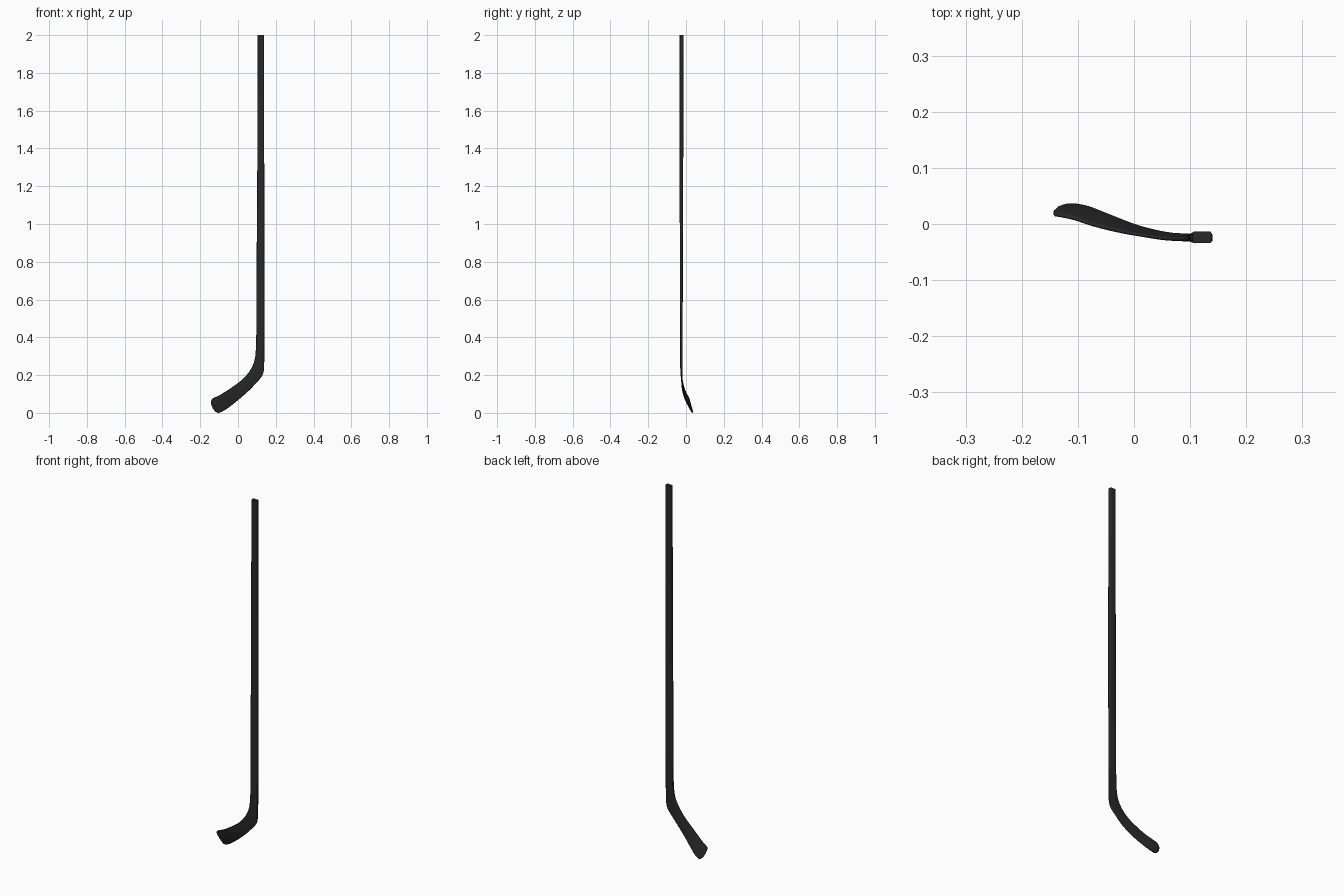
import bpy, bmesh, math
from mathutils import Vector

if "Cube" in bpy.data.objects:
    bpy.data.objects.remove(bpy.data.objects["Cube"])

mat = bpy.data.materials.new("charcoal black")
mat.diffuse_color = (0.022, 0.022, 0.022, 1)
mat.use_nodes = True
mat.node_tree.nodes["Principled BSDF"].inputs["Base Color"].default_value = mat.diffuse_color

# stations from blade toe to shaft top: outer edge xyz, inner edge xyz, thickness
S = [
    (-.134, .031, .026, -.143, .023, .050, .003),
    (-.122, .034, .010, -.142, .016, .066, .005),
    (-.105, .034, .000, -.132, .015, .077, .007),
    (-.080, .029, .009, -.105, .009, .090, .007),
    (-.045, .0155, .032, -.075, -.001, .107, .007),
    (.008, -.005, .074, -.030, -.012, .137, .007),
    (.060, -.0175, .120, .015, -.020, .170, .007),
    (.100, -.021, .162, .050, -.025, .206, .008),
    (.124, -.023, .190, .075, -.026, .245, .009),
    (.136, -.0245, .220, .090, -.0255, .290, .011),
    (.139, -.025, .270, .095, -.0245, .350, .012),
    (.1395, -.0245, .36, .0965, -.0245, .40, .013),
    (.1395, -.0245, .50, .097, -.0245, .50, .014),
    (.140, -.0245, .80, .0985, -.0245, .80, .016),
    (.139, -.0242, 1.3, .102, -.0242, 1.3, .019),
    (.138, -.0235, 2.0, .104, -.0235, 2.0, .021),
]


def smooth_rows(rows, n):
    """Catmull-Rom interpolation through the stations."""
    out = []
    last = len(rows) - 1
    for i in range(last):
        a, b, c, d = (rows[max(0, min(last, i + k))] for k in (-1, 0, 1, 2))
        for j in range(n):
            t = j / n
            out.append([.5 * (2*q + (r-p)*t + (2*p-5*q+4*r-s)*t*t + (3*q-p-3*r+s)*t**3)
                        for p, q, r, s in zip(a, b, c, d)])
    out.append(list(rows[-1]))
    return out


rows = smooth_rows(S, 4)
mids = [(Vector(r[:3]) + Vector(r[3:6])) / 2 for r in rows]
bm = bmesh.new()
rings = []
for i, r in enumerate(rows):
    o, n = Vector(r[:3]), Vector(r[3:6])
    tangent = mids[min(i + 1, len(rows) - 1)] - mids[max(i - 1, 0)]
    u = (o - n).normalized()
    v = tangent.cross(u).normalized()
    a, b = (o - n).length / 2, r[6] / 2
    rad = min(b * .95, .0045)
    ring = []
    # rounded rectangle section
    for q, (sx, sy) in enumerate(((1, 1), (-1, 1), (-1, -1), (1, -1))):
        for k in range(5):
            ang = math.pi / 2 * (q + k / 4)
            p = mids[i] + u * (sx * (a - rad) + rad * math.cos(ang)) \
                + v * (sy * (b - rad) + rad * math.sin(ang))
            ring.append(bm.verts.new(p))
    rings.append(ring)

for A, B in zip(rings, rings[1:]):
    m = len(A)
    for k in range(m):
        bm.faces.new((A[k], A[(k + 1) % m], B[(k + 1) % m], B[k]))
bm.faces.new(rings[0][::-1])
bm.faces.new(rings[-1])
bmesh.ops.recalc_face_normals(bm, faces=bm.faces)

# one continuous shaft and blade
me = bpy.data.meshes.new("hockey_stick")
bm.to_mesh(me)
bm.free()
me.materials.append(mat)
ob = bpy.data.objects.new("hockey_stick", me)
bpy.context.collection.objects.link(ob)
bpy.context.view_layer.objects.active = ob
ob.select_set(True)
bpy.ops.object.shade_smooth_by_angle(angle=math.radians(40))
